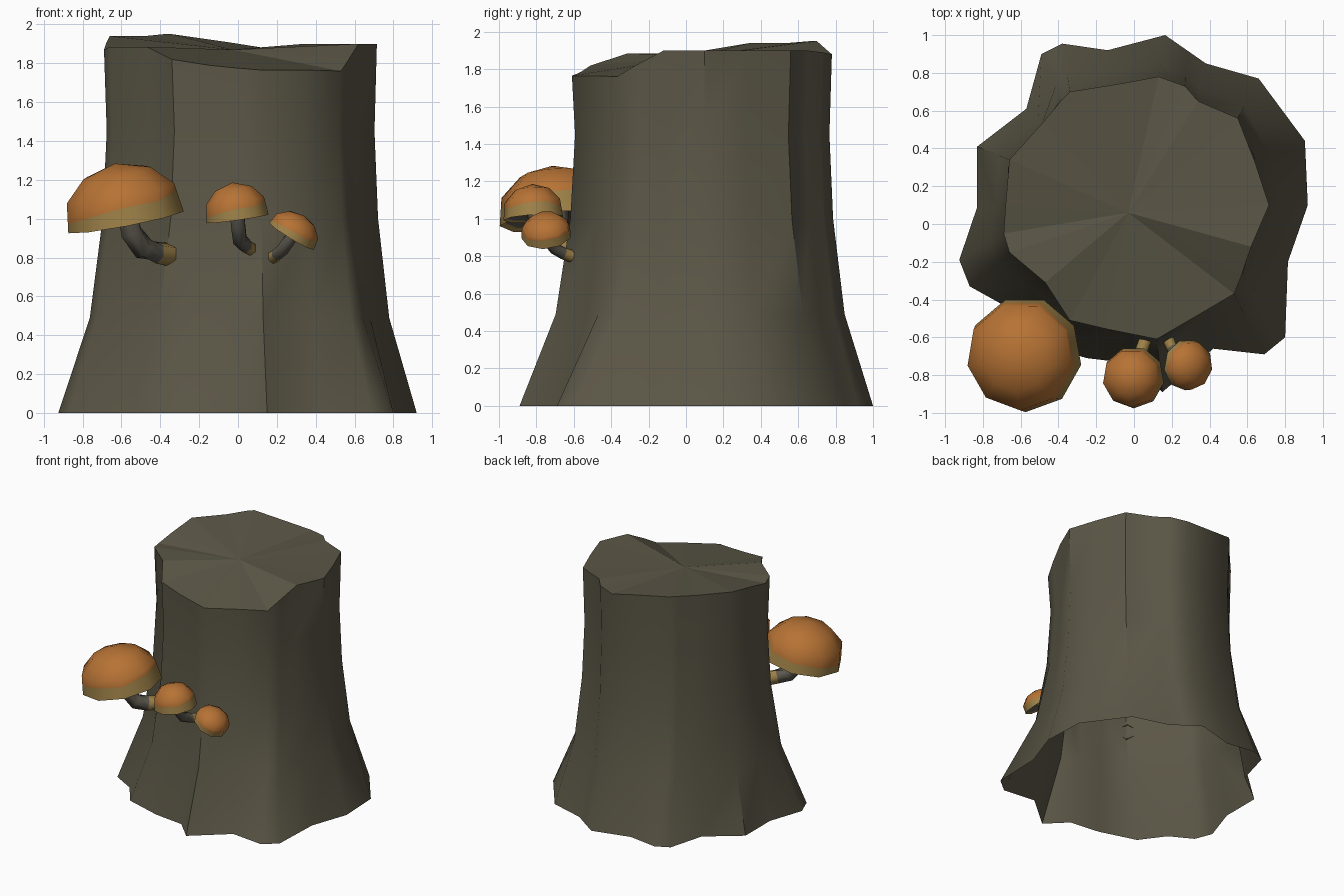
import bpy, bmesh, math
from mathutils import Vector

if "Cube" in bpy.data.objects:
    bpy.data.objects.remove(bpy.data.objects["Cube"])


def material(name, rgb):
    m = bpy.data.materials.new(name)
    m.diffuse_color = (*rgb, 1)
    m.use_nodes = True
    m.node_tree.nodes["Principled BSDF"].inputs["Base Color"].default_value = m.diffuse_color
    return m


BARK = material("bark brown", (0.105, 0.094, 0.062))
ORANGE = material("cap orange", (0.47, 0.17, 0.035))
TAN = material("cap edge tan", (0.34, 0.22, 0.065))
GREY = material("stem grey", (0.105, 0.098, 0.075))


def finish(bm, name, mats, angle):
    me = bpy.data.meshes.new(name)
    bm.to_mesh(me)
    bm.free()
    ob = bpy.data.objects.new(name, me)
    bpy.context.collection.objects.link(ob)
    for m in mats:
        me.materials.append(m)
    bpy.ops.object.select_all(action='DESELECT')
    ob.select_set(True)
    bpy.context.view_layer.objects.active = ob
    bpy.ops.object.shade_smooth_by_angle(angle=math.radians(angle))
    return ob


def bridge(bm, a, b, mat=0):
    n = len(a)
    for i in range(n):
        j = (i + 1) % n
        bm.faces.new((a[i], a[j], b[j], b[i])).material_index = mat


# Trunk: wavy root outline lofted to a broken top outline, hollow underneath
# each row: bottom x, y, then top x, y, z
OUTLINE = [
    (.92, .10, .715, .10, 1.90), (.905, .44, .64, .33, 1.90),
    (.66, .77, .55, .56, 1.90), (.38, .85, .34, .65, 1.90),
    (.28, .92, .27, .73, 1.89), (.165, 1.0, .13, .78, 1.88),
    (-.14, .92, -.06, .745, 1.91), (-.38, .955, -.34, .70, 1.95),
    (-.49, .90, -.38, .66, 1.95), (-.57, .61, -.48, .54, 1.94),
    (-.83, .41, -.66, .34, 1.94), (-.83, .09, -.68, .10, 1.90),
    (-.925, -.19, -.69, -.05, 1.87), (-.87, -.33, -.66, -.15, 1.885),
    (-.69, -.43, -.47, -.31, 1.885), (-.55, -.62, -.34, -.51, 1.82),
    (-.25, -.71, -.15, -.555, 1.79), (0, -.74, 0, -.585, 1.775),
    (.15, -.89, .12, -.61, 1.765), (.42, -.66, .36, -.47, 1.765),
    (.69, -.69, .53, -.37, 1.76), (.80, -.60, .57, -.27, 1.82),
    (.815, -.20, .62, -.12, 1.90)]
bm = bmesh.new()
rings = []
for z, t in ((0, 0), (.49, .69), (1.0, .97), (1.45, 1.06), (None, 1)):
    rings.append([bm.verts.new((bx + (tx - bx) * t, by + (ty - by) * t,
                                tz if z is None else z))
                  for bx, by, tx, ty, tz in OUTLINE])
for a, b in zip(rings, rings[1:]):
    bridge(bm, a, b)
centre = bm.verts.new((-.03, .06, 1.87))
top = rings[-1]
for i in range(len(top)):
    bm.faces.new((top[i], top[(i + 1) % len(top)], centre))
trunk = finish(bm, "stump_trunk", [BARK], 42)
for p in trunk.data.polygons:          # cut top stays faceted
    if len(p.vertices) == 3:
        p.use_smooth = False


def cap(name, pos, axis, r, h, sides=9):
    """Faceted dome with an uneven tan edge and a hollow grey underside."""
    rot = Vector((0, 0, 1)).rotation_difference(Vector(axis).normalized())
    bm = bmesh.new()

    def ring(rad, hgt):
        vs = []
        for i in range(sides):
            a = -math.pi / 2 + math.tau * i / sides
            hh = hgt(i, a) if callable(hgt) else hgt
            rr = rad(hh) if callable(rad) else rad
            p = Vector((math.cos(a) * rr * r, math.sin(a) * rr * r, hh * h))
            vs.append(bm.verts.new(rot @ p + Vector(pos)))
        return vs

    def edge(i, a):
        return .27 + .09 * math.cos(a) + (.04, -.03, .02)[i % 3]

    levels = [ring(.2, .22), ring(.92, .06), ring(1, 0),
              ring(lambda q: 1 - .14 * q, edge), ring(.93, .5), ring(.58, .84)]
    for k, mat in enumerate((2, 1, 1, 0, 0)):
        bridge(bm, levels[k], levels[k + 1], mat)
    tip = bm.verts.new(rot @ Vector((0, 0, h)) + Vector(pos))
    last = levels[-1]
    for i in range(sides):
        bm.faces.new((last[i], last[(i + 1) % sides], tip))
    bm.faces.new(levels[0][::-1]).material_index = 2
    return finish(bm, name, [ORANGE, TAN, GREY], 55)


def stem(name, path, radii, sides=6):
    """Bent tube; the last segment, at the bark, is tan."""
    pts = [Vector(p) for p in path]
    bm = bmesh.new()
    rings = []
    for i, p in enumerate(pts):
        d = (pts[min(i + 1, len(pts) - 1)] - pts[max(i - 1, 0)]).normalized()
        u = d.cross(Vector((1, 0, 0))).normalized()
        v = d.cross(u)
        rings.append([bm.verts.new(p + radii[i] * (
            u * math.cos(math.tau * k / sides) +
            v * math.sin(math.tau * k / sides))) for k in range(sides)])
    for i in range(len(rings) - 1):
        bridge(bm, rings[i], rings[i + 1], int(i == len(rings) - 2))
    bmesh.ops.recalc_face_normals(bm, faces=bm.faces)
    return finish(bm, name, [GREY, TAN], 65)


# Three mushrooms on the front
cap("large_mushroom_cap", (-.577, -.69, .985), (-.19, -.08, 1), .307, .305)
stem("large_mushroom_stem",
     [(-.57, -.69, 1.05), (-.55, -.68, .93), (-.485, -.64, .845),
      (-.42, -.58, .825), (-.36, -.51, .815)],
     [.06, .06, .06, .058, .06])

cap("middle_mushroom_cap", (-.002, -.812, 1.0), (-.14, -.05, 1), .164, .188)
stem("middle_mushroom_stem",
     [(-.005, -.81, 1.05), (0, -.80, .97), (.01, -.74, .89),
      (.04, -.67, .86), (.07, -.59, .84)],
     [.042, .042, .04, .037, .037])

cap("small_mushroom_cap", (.275, -.745, .91), (.52, -.1, .85), .136, .125)
stem("small_mushroom_stem",
     [(.29, -.745, .935), (.265, -.74, .89), (.23, -.70, .84),
      (.20, -.655, .815), (.18, -.61, .80)],
     [.033, .033, .032, .032, .034])
